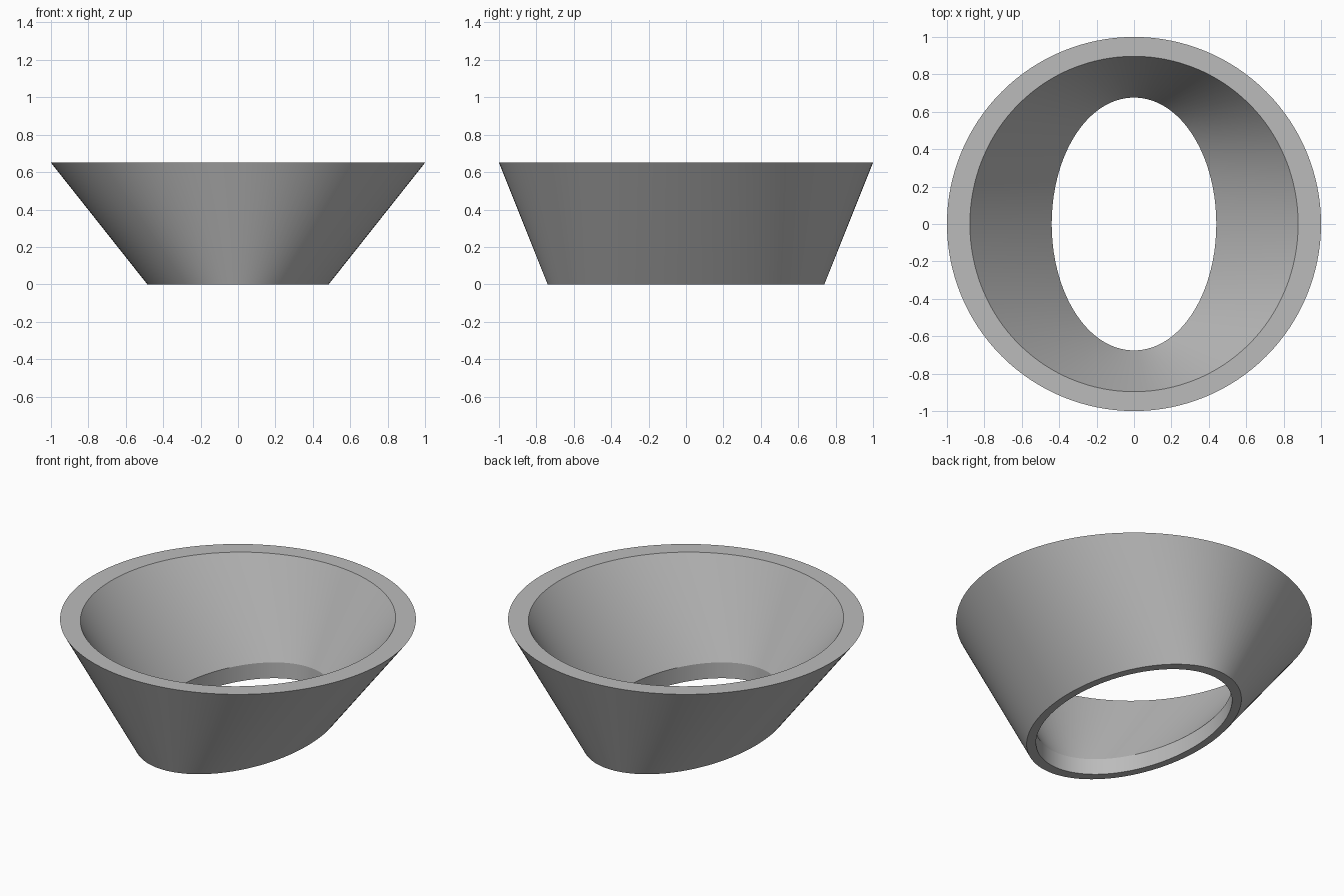
import bpy, bmesh, math

cube = bpy.data.objects.get("Cube")
if cube:
    bpy.data.objects.remove(cube, do_unlink=True)

SEGMENTS = 128
HEIGHT = 0.65
FOOT_X, FOOT_Y = 0.485, 0.74    # half axes of the oval foot
WALL = 0.096                    # wall thickness, square to the surface
FLOOR = 0.098                   # height of the upright lip round the opening


def reach(a, z, inset):
    """Distance of the wall's tangent line from the axis, for facing angle a."""
    foot = math.hypot(FOOT_X * math.cos(a), FOOT_Y * math.sin(a))
    slope = (1 - foot) / HEIGHT
    return foot + slope * z - inset * math.hypot(1, slope)


def ring(bm, section_z, inset, z):
    """Loop of vertices along the wall's section at section_z, placed at z."""
    verts = []
    e = 1e-4
    for i in range(SEGMENTS):
        a = math.tau * i / SEGMENTS
        h = reach(a, section_z, inset)
        d = (reach(a + e, section_z, inset) - reach(a - e, section_z, inset)) / (2 * e)
        c, s = math.cos(a), math.sin(a)
        verts.append(bm.verts.new((h * c - d * s, h * s + d * c, z)))
    return verts


# Loops in order: foot, rim, inner rim, top of lip, bottom of lip
bm = bmesh.new()
loops = [
    ring(bm, 0, 0, 0),
    ring(bm, HEIGHT, 0, HEIGHT),
    ring(bm, HEIGHT, WALL, HEIGHT),
    ring(bm, FLOOR, WALL, FLOOR),
    ring(bm, FLOOR, WALL, 0),
]

# Bridge each loop to the next, closing the shell
for low, high in zip(loops, loops[1:] + loops[:1]):
    for i in range(SEGMENTS):
        j = (i + 1) % SEGMENTS
        bm.faces.new((low[i], low[j], high[j], high[i]))
bmesh.ops.recalc_face_normals(bm, faces=bm.faces)

# Smooth walls with every loop kept as a crisp edge
for face in bm.faces:
    face.smooth = True
for loop in loops:
    for i in range(SEGMENTS):
        bm.edges.get((loop[i - 1], loop[i])).smooth = False

mesh = bpy.data.meshes.new("oval_funnel")
bm.to_mesh(mesh)
bm.free()
funnel = bpy.data.objects.new("oval_funnel", mesh)
bpy.context.collection.objects.link(funnel)

# Plain grey
grey = bpy.data.materials.new("plain_grey")
grey.use_nodes = True
colour = (0.5, 0.5, 0.5, 1)
grey.diffuse_color = colour
grey.node_tree.nodes["Principled BSDF"].inputs["Base Color"].default_value = colour
mesh.materials.append(grey)
